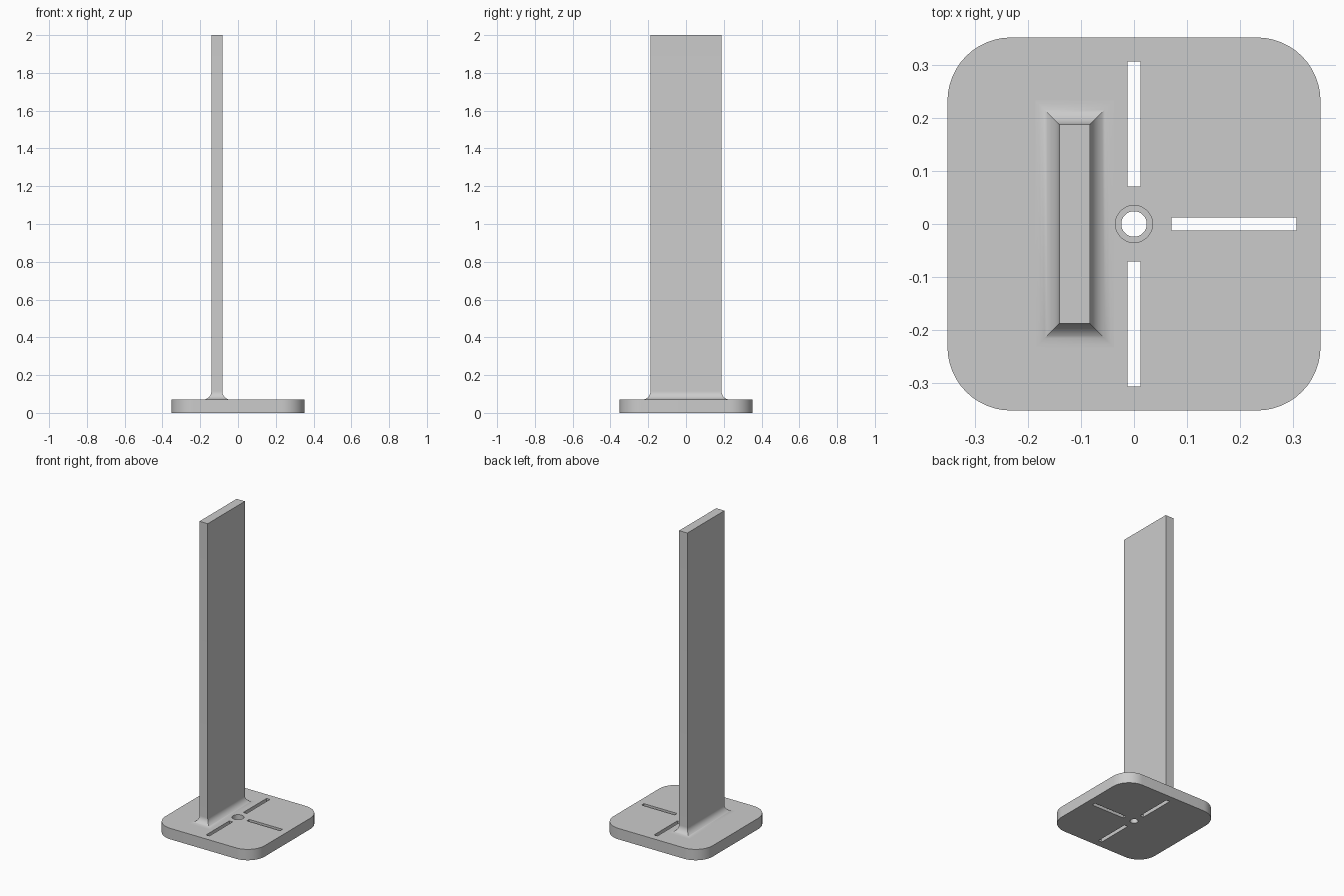
import bpy, bmesh, math

default = bpy.data.objects.get("Cube")
if default:
    bpy.data.objects.remove(default, do_unlink=True)

BASE_HALF, BASE_TOP, CORNER = 0.352, 0.07, 0.12
POST_X, POST_HALF_X, POST_HALF_Y, FILLET = -0.112, 0.029, 0.188, 0.045

grey = bpy.data.materials.new("plain grey")
grey.use_nodes = True
colour = (0.6, 0.6, 0.6, 1)
grey.diffuse_color = colour
grey.node_tree.nodes["Principled BSDF"].inputs["Base Color"].default_value = colour


def loft(name, loops):
    """Skin a stack of closed loops and cap both ends."""
    bm = bmesh.new()
    rings = [[bm.verts.new(p) for p in loop] for loop in loops]
    for low, high in zip(rings, rings[1:]):
        for i in range(len(low)):
            j = (i + 1) % len(low)
            bm.faces.new((low[i], low[j], high[j], high[i]))
    bm.faces.new(rings[0][::-1])
    bm.faces.new(rings[-1])
    mesh = bpy.data.meshes.new(name)
    bm.to_mesh(mesh)
    bm.free()
    obj = bpy.data.objects.new(name, mesh)
    bpy.context.collection.objects.link(obj)
    mesh.materials.append(grey)
    return obj


def rectangle(x, y, half_x, half_y, z):
    return [(x + sx * half_x, y + sy * half_y, z)
            for sx, sy in ((-1, -1), (1, -1), (1, 1), (-1, 1))]


def circle(radius, z, sides=48):
    return [(radius * math.cos(math.tau * i / sides),
             radius * math.sin(math.tau * i / sides), z) for i in range(sides)]


def rounded_square(half, radius, z, steps=12):
    points = []
    for quarter, (sx, sy) in enumerate(((1, 1), (-1, 1), (-1, -1), (1, -1))):
        for i in range(steps + 1):
            a = math.pi / 2 * (quarter + i / steps)
            points.append((sx * (half - radius) + radius * math.cos(a),
                           sy * (half - radius) + radius * math.sin(a), z))
    return points


def smooth(obj):
    bpy.ops.object.select_all(action="DESELECT")
    obj.select_set(True)
    bpy.context.view_layer.objects.active = obj
    bpy.ops.object.shade_smooth_by_angle(angle=math.radians(30))


# Base plate with rounded corners
base = loft("base_plate", [rounded_square(BASE_HALF, CORNER, z) for z in (0, BASE_TOP)])

# Cutters: three slots, a through hole and its counterbore
slots = {"back": (0, 0.189, 0.012, 0.118),
         "front": (0, -0.189, 0.012, 0.118),
         "left": (0.189, 0, 0.118, 0.012)}
cutters = [loft(side + "_slot_cutter", [rectangle(*spec, z) for z in (-0.1, 0.2)])
           for side, spec in slots.items()]
cutters.append(loft("hole_cutter", [circle(0.024, z) for z in (-0.1, 0.2)]))
cutters.append(loft("counterbore_cutter", [circle(0.035, z) for z in (0.04, 0.2)]))

bpy.context.view_layer.objects.active = base
for cutter in cutters:
    cut = base.modifiers.new(cutter.name, "BOOLEAN")
    cut.operation, cut.solver, cut.object = "DIFFERENCE", "EXACT", cutter
    bpy.ops.object.modifier_apply(modifier=cut.name)
    bpy.data.objects.remove(cutter, do_unlink=True)
smooth(base)

# Upright post flaring into the base with a mitred fillet
flare = [(FILLET, BASE_TOP - 0.02)]
for i in range(13):
    a = math.pi / 2 * i / 12
    flare.append((FILLET * (1 - math.sin(a)), BASE_TOP + FILLET * (1 - math.cos(a))))
flare.append((0, 2))
post = loft("upright_post", [rectangle(POST_X, 0, POST_HALF_X + d, POST_HALF_Y + d, z)
                             for d, z in flare])
smooth(post)
